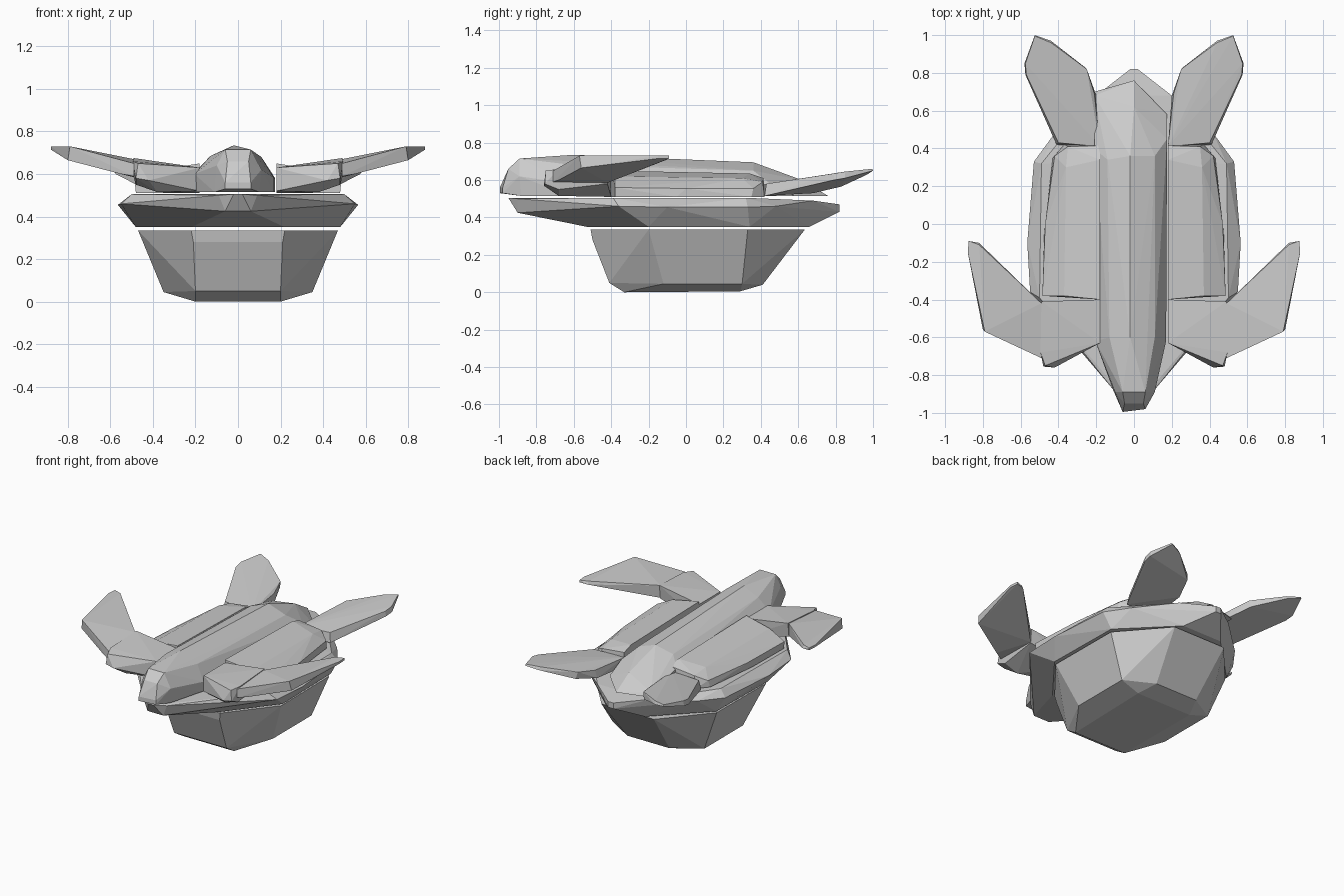
import bpy, bmesh


def hull(name, pts, mirror=False):
    """Faceted solid wrapped around a few key points; mirror flips it across x."""
    bm = bmesh.new()
    for x, y, z in pts:
        bm.verts.new((-x if mirror else x, y, z))
    res = bmesh.ops.convex_hull(bm, input=bm.verts)
    loose = {e for e in res["geom_interior"] + res["geom_unused"]
             if isinstance(e, bmesh.types.BMVert)}
    bmesh.ops.delete(bm, geom=list(loose), context='VERTS')
    bmesh.ops.dissolve_limit(bm, angle_limit=0.03, verts=bm.verts, edges=bm.edges)
    bmesh.ops.recalc_face_normals(bm, faces=bm.faces)
    me = bpy.data.meshes.new(name)
    bm.to_mesh(me)
    bm.free()
    ob = bpy.data.objects.new(name, me)
    bpy.context.collection.objects.link(ob)
    return ob


def both(pts):
    """Points plus their reflection in x."""
    return pts + [(-x, y, z) for x, y, z in pts]


def pair(name, pts):
    hull(name + "_right", pts)
    hull(name + "_left", pts, mirror=True)


# Tapered shell bowl at the bottom
hull("shell", both([
    (0.22, -0.51, 0.335), (0.47, -0.2, 0.335), (0.465, 0.33, 0.335), (0.2, 0.635, 0.335),
    (0.21, -0.50, 0.28), (0.2, -0.41, 0.05), (0.35, -0.12, 0.045),
    (0.35, 0.30, 0.045), (0.16, 0.41, 0.04),
    (0.2, -0.33, 0.0), (0.21, 0.29, 0.005)]))

# Wide flat rim between shell and belly
hull("shell_rim", both([
    (0.02, -0.95, 0.505), (0.06, -0.90, 0.425), (0.09, -0.90, 0.50), (0.27, -0.66, 0.505),
    (0.5, -0.39, 0.505), (0.55, -0.36, 0.46), (0.565, -0.1, 0.455),
    (0.53, 0.33, 0.455), (0.42, 0.48, 0.46), (0.49, 0.32, 0.505),
    (0.2, 0.68, 0.49), (0.02, 0.82, 0.47), (0.02, 0.82, 0.43),
    (0.22, -0.53, 0.35), (0.48, -0.2, 0.35), (0.47, 0.34, 0.35), (0.15, 0.66, 0.35)]))

# Long central body ending in the snout
hull("body_and_head", [
    (-0.06, -0.995, 0.53), (0.06, -0.98, 0.53), (-0.06, -0.995, 0.56), (0.06, -0.98, 0.56),
    (-0.05, -0.95, 0.66), (0.05, -0.95, 0.66),
    (-0.10, -0.89, 0.64), (-0.06, -0.89, 0.715), (0.06, -0.89, 0.715), (0.11, -0.89, 0.62),
    (-0.11, -0.88, 0.515), (0.10, -0.88, 0.515),
    (-0.02, -0.6, 0.735), (-0.13, -0.6, 0.685), (0.11, -0.6, 0.68),
    (-0.205, -0.62, 0.60), (-0.2, -0.62, 0.515), (0.17, -0.62, 0.58), (0.17, -0.62, 0.515),
    (-0.02, 0.36, 0.695), (-0.14, 0.34, 0.655), (0.11, 0.36, 0.65),
    (-0.21, 0.40, 0.60), (0.175, 0.45, 0.58), (0.175, 0.58, 0.515),
    (-0.21, 0.70, 0.515), (-0.21, 0.68, 0.54), (0, 0.62, 0.60), (0, 0.76, 0.515)])

# Belly plates either side of the body, sloping down to their outer edge
pair("belly_plate", [
    (0.18, -0.40, 0.51), (0.18, 0.42, 0.51), (0.18, -0.40, 0.65), (0.18, 0.34, 0.635),
    (0.37, -0.38, 0.62), (0.36, 0.30, 0.61), (0.18, 0.415, 0.61), (0.35, 0.41, 0.59),
    (0.485, -0.38, 0.56), (0.47, 0.0, 0.555), (0.42, 0.36, 0.555),
    (0.48, -0.38, 0.51), (0.475, -0.05, 0.51), (0.43, 0.35, 0.51), (0.37, 0.42, 0.51)])

# Front flippers: shoulder and swept-back blade
pair("front_shoulder", [
    (0.18, -0.40, 0.51), (0.18, -0.40, 0.63), (0.18, -0.63, 0.52), (0.18, -0.63, 0.63),
    (0.38, -0.68, 0.515), (0.42, -0.76, 0.57), (0.48, -0.755, 0.58), (0.47, -0.75, 0.65),
    (0.495, -0.68, 0.66), (0.49, -0.41, 0.675), (0.49, -0.42, 0.58), (0.48, -0.68, 0.55)])
pair("front_flipper", [
    (0.49, -0.71, 0.59), (0.49, -0.71, 0.65), (0.49, -0.42, 0.585), (0.49, -0.42, 0.67),
    (0.55, -0.68, 0.60), (0.80, -0.56, 0.665), (0.79, -0.57, 0.73),
    (0.82, -0.10, 0.71), (0.82, -0.11, 0.73), (0.875, -0.09, 0.715),
    (0.875, -0.09, 0.73), (0.88, -0.15, 0.715), (0.88, -0.15, 0.73)])

# Rear flippers
pair("rear_flipper", [
    (0.18, 0.41, 0.515), (0.18, 0.41, 0.575), (0.41, 0.42, 0.515), (0.40, 0.43, 0.58),
    (0.20, 0.68, 0.53), (0.21, 0.69, 0.585), (0.26, 0.83, 0.565), (0.25, 0.82, 0.61),
    (0.44, 0.97, 0.63), (0.44, 0.96, 0.65), (0.525, 1.0, 0.65), (0.525, 0.995, 0.66),
    (0.58, 0.85, 0.61), (0.575, 0.85, 0.645), (0.575, 0.79, 0.60), (0.57, 0.79, 0.635)])
